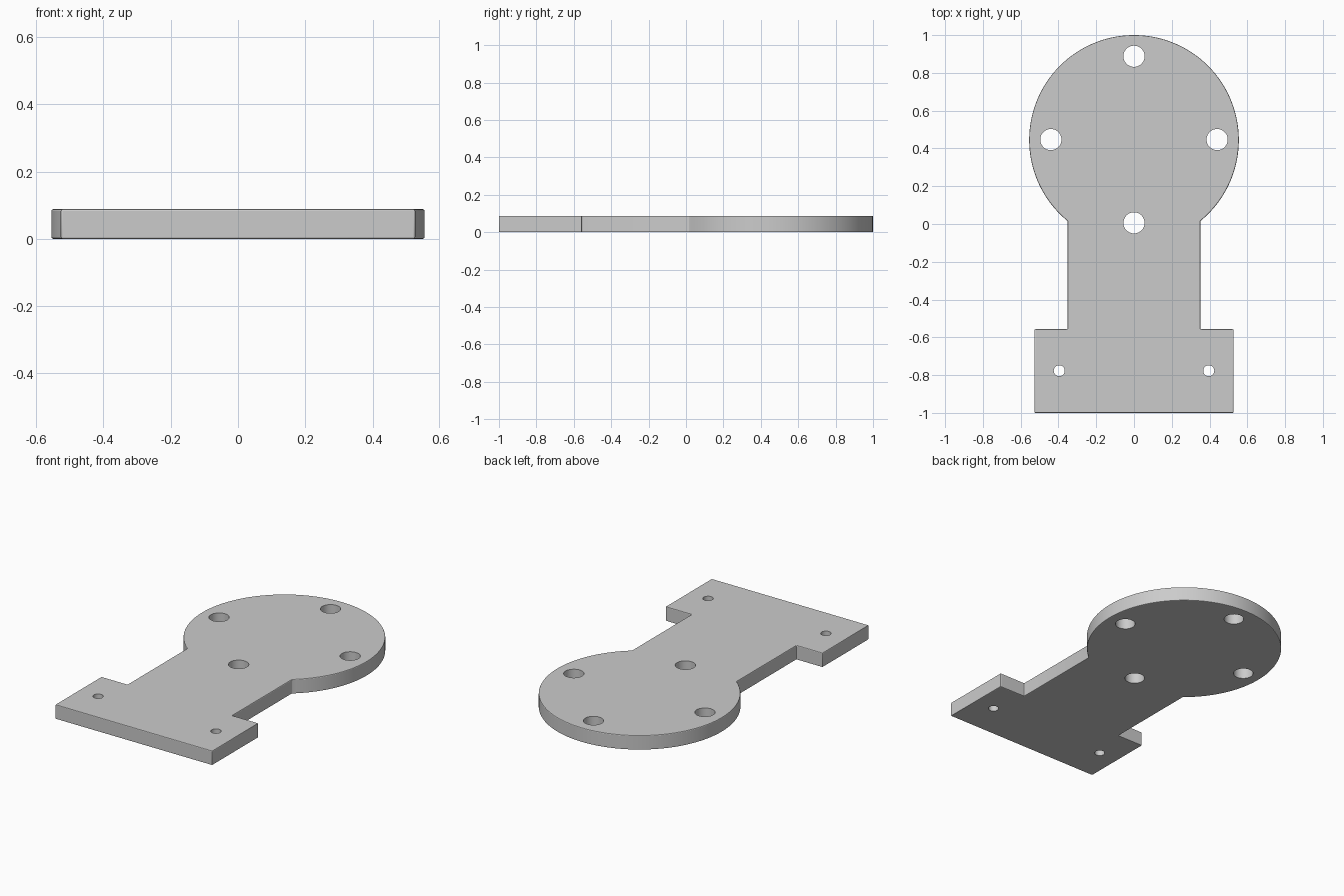
import bpy, bmesh
from math import sin, cos, pi, acos, radians
from mathutils import Matrix

if "Cube" in bpy.data.objects:
    bpy.data.objects.remove(bpy.data.objects["Cube"])

THICK = 0.088
HEAD_Y, HEAD_R = 0.445, 0.555
NECK_X, BASE_X, STEP_Y = 0.352, 0.527, -0.557


def mesh_object(name, bm):
    bmesh.ops.recalc_face_normals(bm, faces=bm.faces)
    mesh = bpy.data.meshes.new(name)
    bm.to_mesh(mesh)
    bm.free()
    obj = bpy.data.objects.new(name, mesh)
    bpy.context.collection.objects.link(obj)
    return obj


# Outline: stepped foot and neck, then the round head
right = [(BASE_X, -1), (BASE_X, STEP_Y), (NECK_X, STEP_Y)]
start = -acos(NECK_X / HEAD_R)
sweep, n = pi - 2 * start, 120
arc = [(HEAD_R * cos(start + sweep * i / n), HEAD_Y + HEAD_R * sin(start + sweep * i / n))
       for i in range(n + 1)]
outline = right + arc + [(-x, y) for x, y in reversed(right)]

bm = bmesh.new()
face = bm.faces.new([bm.verts.new((x, y, 0)) for x, y in outline])
ext = bmesh.ops.extrude_face_region(bm, geom=[face])
bmesh.ops.translate(bm, vec=(0, 0, THICK),
                    verts=[v for v in ext["geom"] if isinstance(v, bmesh.types.BMVert)])
plate = mesh_object("mounting_plate", bm)

# Four large holes in the head, two small ones in the foot
holes = [(0, 0.888, 0.056), (0.44, 0.447, 0.056), (-0.44, 0.447, 0.056), (0, 0.006, 0.056),
         (0.396, -0.777, 0.029), (-0.396, -0.777, 0.029)]
bm = bmesh.new()
for x, y, r in holes:
    bmesh.ops.create_cone(bm, cap_ends=True, segments=48, radius1=r, radius2=r, depth=0.4,
                          matrix=Matrix.Translation((x, y, THICK / 2)))
cutter = mesh_object("hole_cutter", bm)
cutter.hide_render = True

# Softened outer edges, crisp holes
bevel = plate.modifiers.new("edge_softening", "BEVEL")
bevel.width = 0.005
bevel.segments = 2
bevel.limit_method = 'ANGLE'
bevel.angle_limit = radians(25)
cut = plate.modifiers.new("holes", "BOOLEAN")
cut.operation = 'DIFFERENCE'
cut.solver = 'EXACT'
cut.object = cutter

bpy.context.view_layer.objects.active = plate
plate.select_set(True)
for m in list(plate.modifiers):
    bpy.ops.object.modifier_apply(modifier=m.name)
bpy.data.objects.remove(cutter)
bpy.ops.object.shade_smooth_by_angle(angle=radians(20))
